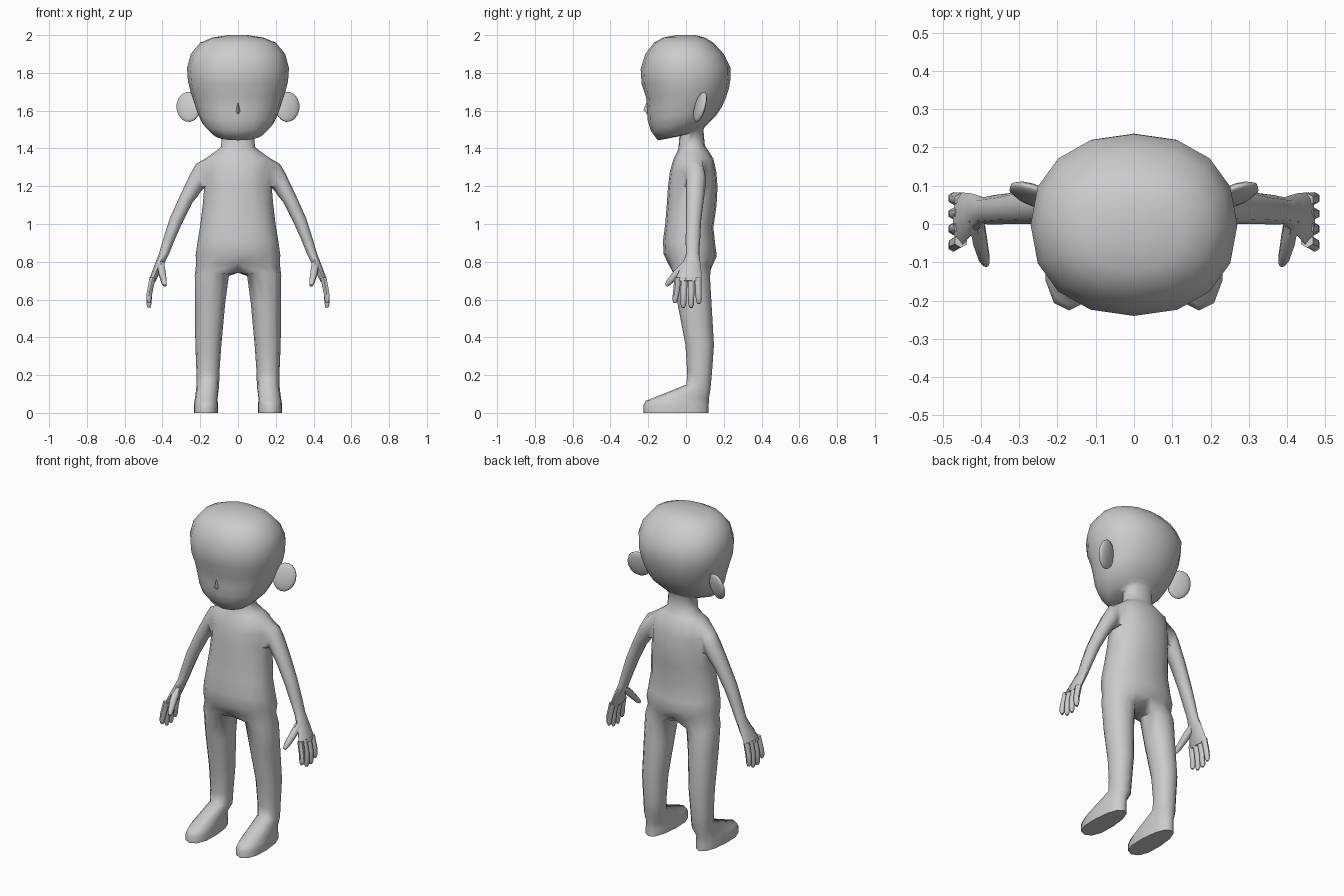
import bpy, bmesh, math
from mathutils import Vector

if "Cube" in bpy.data.objects:
    bpy.data.objects.remove(bpy.data.objects["Cube"])

grey = bpy.data.materials.new("plain_grey")
grey.diffuse_color = (0.6, 0.6, 0.6, 1)
grey.use_nodes = True
grey.node_tree.nodes["Principled BSDF"].inputs["Base Color"].default_value = grey.diffuse_color


def finish(bm, name, angle=60):
    """Turn a bmesh into a smooth shaded grey object."""
    bmesh.ops.recalc_face_normals(bm, faces=bm.faces)
    me = bpy.data.meshes.new(name)
    bm.to_mesh(me)
    bm.free()
    ob = bpy.data.objects.new(name, me)
    bpy.context.collection.objects.link(ob)
    me.materials.append(grey)
    bpy.ops.object.select_all(action='DESELECT')
    ob.select_set(True)
    bpy.context.view_layer.objects.active = ob
    bpy.ops.object.shade_smooth_by_angle(angle=math.radians(angle))
    return ob


def power(v, e):
    return math.copysign(abs(v) ** e, v)


def ring(bm, yf, zf, yb, zb, x0, x1, n, start=0.0, e=0.9, s=1, heel=0.0):
    """Tilted ring from its front point, back point and x limits."""
    out = []
    for i in range(n):
        a = 2 * math.pi * i / n + start
        c, d = power(math.cos(a), e), power(math.sin(a), e)
        t = (1 - c) / 2
        x = (x0 + x1) / 2 + (x1 - x0) / 2 * d * (1 - heel * t)
        out.append(bm.verts.new((s * x, yf + (yb - yf) * t, zf + (zb - zf) * t)))
    return out


def bridge(bm, a, b):
    n = len(a)
    for i in range(n):
        bm.faces.new((a[i], a[(i + 1) % n], b[(i + 1) % n], b[i]))


# Torso, neck and head: front y, front z, back y, back z, half width
SHOULDER = 7
trunk = [
    (-0.095, 0.79, 0.14, 0.78, 0.222), (-0.118, 0.84, 0.163, 0.83, 0.224),
    (-0.122, 0.91, 0.155, 0.89, 0.215), (-0.11, 1.0, 0.145, 0.98, 0.2),
    (-0.102, 1.1, 0.162, 1.1, 0.187), (-0.095, 1.2, 0.167, 1.2, 0.178),
    (-0.085, 1.28, 0.16, 1.28, 0.18), (-0.066, 1.345, 0.145, 1.345, 0.175),
    (-0.05, 1.375, 0.12, 1.385, 0.125), (-0.04, 1.4, 0.1, 1.415, 0.09),
    (-0.035, 1.465, 0.092, 1.5, 0.085), (-0.1, 1.452, 0.1, 1.515, 0.11),
    (-0.15, 1.443, 0.12, 1.535, 0.14), (-0.187, 1.495, 0.16, 1.575, 0.19),
    (-0.203, 1.55, 0.19, 1.62, 0.213), (-0.206, 1.61, 0.212, 1.67, 0.231),
    (-0.211, 1.67, 0.228, 1.72, 0.25), (-0.235, 1.74, 0.236, 1.77, 0.265),
    (-0.24, 1.82, 0.235, 1.83, 0.27), (-0.216, 1.9, 0.2, 1.9, 0.25),
    (-0.17, 1.96, 0.145, 1.96, 0.2), (-0.12, 1.987, 0.1, 1.987, 0.135),
    (-0.05, 2.0, 0.05, 2.0, 0.05)]
bm = bmesh.new()
rows = [ring(bm, yf, zf, yb, zb, -w, w, 16) for yf, zf, yb, zb, w in trunk]
for r, (lo, hi) in enumerate(zip(rows, rows[1:])):
    for k in range(16):
        # leave the two armholes open
        if r in (SHOULDER - 2, SHOULDER - 1) and k in (3, 4, 11, 12):
            continue
        bm.faces.new((lo[k], lo[(k + 1) % 16], hi[(k + 1) % 16], hi[k]))
bm.faces.new(rows[-1])

# Arm and palm sections: outer x, z, inner x, z, front y, back y
arm = [(0.222, 1.318, 0.195, 1.175, 0.0, 0.105), (0.25, 1.27, 0.215, 1.145, 0.0, 0.105),
       (0.305, 1.155, 0.24, 1.115, 0.0, 0.095), (0.361, 1.03, 0.298, 1.0, 0.0, 0.08),
       (0.396, 0.92, 0.34, 0.905, -0.002, 0.075), (0.418, 0.845, 0.368, 0.835, 0.0, 0.07),
       (0.445, 0.775, 0.404, 0.765, -0.028, 0.08), (0.473, 0.7, 0.438, 0.692, -0.062, 0.083)]
# Leg and foot sections: front y, z, back y, z, inner x, outer x, roundness, heel taper
leg = [(-0.066, 0.74, 0.127, 0.715, 0.048, 0.229, 0.9, 0), (-0.045, 0.58, 0.135, 0.58, 0.068, 0.228, 0.9, 0),
       (-0.003, 0.36, 0.148, 0.36, 0.088, 0.226, 0.9, 0), (0.006, 0.22, 0.138, 0.22, 0.098, 0.22, 0.9, 0),
       (0.003, 0.15, 0.13, 0.13, 0.1, 0.22, 0.9, 0), (-0.212, 0.064, 0.122, 0.08, 0.102, 0.236, 0.9, 0.22),
       (-0.226, 0.04, 0.12, 0.04, 0.097, 0.242, 0.85, 0.22), (-0.226, 0.0, 0.12, 0.0, 0.097, 0.242, 0.85, 0.22)]
crotch = [bm.verts.new((0, y, 0.742)) for y in (0.095, 0.025, -0.045)]
for s in (1, -1):
    col = lambda k: (s * k) % 16
    bot, mid, top = rows[SHOULDER - 2:SHOULDER + 1]
    loop = [top[col(3)], top[col(4)], top[col(5)], mid[col(5)],
            bot[col(5)], bot[col(4)], bot[col(3)], mid[col(3)]]
    for ox, oz, ix, iz, yf, yb in arm:
        nxt = []
        for j in range(8):
            a = math.radians(45 * j - 45)
            u, v = (1 + power(math.cos(a), 0.9)) / 2, (1 + power(math.sin(a), 0.9)) / 2
            nxt.append(bm.verts.new((s * (ix + (ox - ix) * u), yf + (yb - yf) * v, iz + (oz - iz) * u)))
        bridge(bm, loop, nxt)
        loop = nxt
    bm.faces.new(loop)
    loop = [rows[0][col(k)] for k in range(9)] + crotch
    for yf, zf, yb, zb, x0, x1, e, heel in leg:
        nxt = ring(bm, yf, zf, yb, zb, x0, x1, 12, math.radians(-30), e, s, heel)
        bridge(bm, loop, nxt)
        loop = nxt
    bm.faces.new(loop)
for v in [v for v in bm.verts if not v.link_faces]:
    bm.verts.remove(v)
finish(bm, "body", 65)


def tube(name, points, n=6):
    """Tapered tube through (x, y, z, radius) points."""
    bm = bmesh.new()
    axis = (Vector(points[-1][:3]) - Vector(points[0][:3])).normalized()
    side = axis.cross(Vector((1, 0, 0))).normalized()
    up = axis.cross(side)
    prev = None
    for x, y, z, r in points:
        cur = [bm.verts.new(Vector((x, y, z)) + r * (side * math.cos(2 * math.pi * i / n)
               + up * math.sin(2 * math.pi * i / n))) for i in range(n)]
        if prev:
            bridge(bm, prev, cur)
        else:
            bm.faces.new(cur)
        prev = cur
    bm.faces.new(prev)
    return finish(bm, name)


for s, label in ((1, "left"), (-1, "right")):
    # Fingers: base y, tip y, tip z
    for i, (y0, y1, z1) in enumerate(((-0.044, -0.058, 0.582), (-0.009, -0.014, 0.557),
                                      (0.028, 0.027, 0.557), (0.063, 0.068, 0.578))):
        tube(f"{label}_finger_{i + 1}", [
            (s * 0.452, y0, 0.715, 0.018), (s * 0.468, (y0 + y1) / 2, 0.64, 0.017),
            (s * 0.472, y1, z1 + 0.018, 0.015), (s * 0.471, y1, z1, 0.008)])
    # Thumb
    tube(f"{label}_thumb", [(s * 0.412, 0.015, 0.8, 0.022), (s * 0.402, -0.045, 0.742, 0.021),
                            (s * 0.391, -0.09, 0.692, 0.016), (s * 0.386, -0.106, 0.674, 0.009)])
    # Ear
    bpy.ops.mesh.primitive_uv_sphere_add(segments=10, ring_count=8, radius=1,
                                         location=(s * 0.262, 0.075, 1.62),
                                         rotation=(math.radians(-14), math.radians(s * 12), math.radians(s * 16)))
    ear = bpy.context.object
    ear.name = f"{label}_ear"
    ear.scale = (0.068, 0.022, 0.083)
    ear.data.materials.append(grey)
    bpy.ops.object.shade_smooth_by_angle(angle=math.radians(60))

# Nose
bm = bmesh.new()
base = [bm.verts.new(p) for p in ((0, -0.205, 1.655), (0.018, -0.192, 1.595), (0, -0.2, 1.575), (-0.018, -0.192, 1.595))]
tip = bm.verts.new((0, -0.226, 1.603))
for i in range(4):
    bm.faces.new((base[i], base[(i + 1) % 4], tip))
bm.faces.new(base)
finish(bm, "nose")
